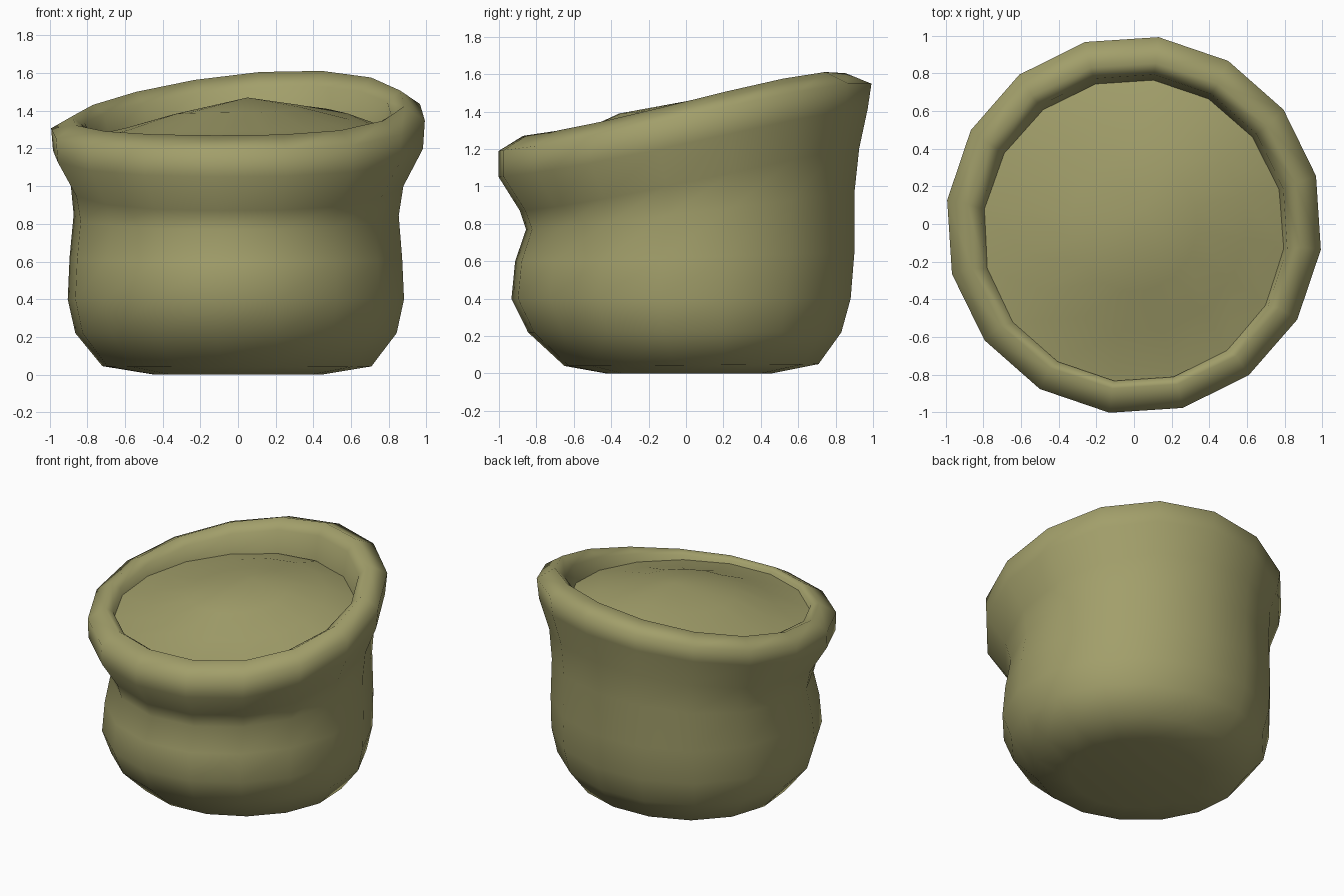
import bpy, bmesh, math

cube = bpy.data.objects.get("Cube")
if cube:
    bpy.data.objects.remove(cube)

SIDES = 16
START = math.radians(15)

olive = bpy.data.materials.new("olive cloth")
olive.use_nodes = True
colour = (0.36, 0.345, 0.145, 1)
olive.diffuse_color = colour
olive.node_tree.nodes["Principled BSDF"].inputs["Base Color"].default_value = colour


def loft(name, rings, start_cap=None, end_cap=None):
    """Skin rings: (half width, front y, back y, front z, back z, twist, lean)."""
    bm = bmesh.new()
    loops = []
    for rx, y0, y1, z0, z1, twist, lean in rings:
        loop = []
        for i in range(SIDES):
            a = START + math.tau * i / SIDES
            c, s = math.cos(a), math.sin(a)
            t = (s + 1) / 2
            # Lean pulls the front left corner in and pushes the back ones out
            k = 1 - lean * (math.cos(a + math.pi / 4) ** 5
                            - 0.4 * math.cos(a - math.pi / 4) ** 5)
            loop.append(bm.verts.new((rx * c * k, (y0 + (y1 - y0) * t) * k,
                                      z0 + (z1 - z0) * t ** 1.3
                                      + twist * c * (0.5 + 0.45 * s))))
        loops.append(loop)
    for low, high in zip(loops, loops[1:]):
        for i in range(SIDES):
            j = (i + 1) % SIDES
            bm.faces.new((low[i], low[j], high[j], high[i]))
    for loop, cap in ((loops[0][::-1], start_cap), (loops[-1], end_cap)):
        if cap:
            tip = bm.verts.new(cap)
            for i in range(SIDES):
                bm.faces.new((loop[i], loop[(i + 1) % SIDES], tip))
    for f in bm.faces:
        f.smooth = True
    mesh = bpy.data.meshes.new(name)
    bm.to_mesh(mesh)
    bm.free()
    mesh.materials.append(olive)
    obj = bpy.data.objects.new(name, mesh)
    bpy.context.collection.objects.link(obj)


# Sack: flat base, bulging side, crease, then the slanted rolled rim
loft("sack", [
    (0.45, -0.43, 0.46, 0.0, 0.0, 0, 0),
    (0.72, -0.66, 0.71, 0.04, 0.05, 0, 0.03),
    (0.86, -0.86, 0.83, 0.22, 0.22, 0, 0.045),
    (0.90, -0.95, 0.88, 0.40, 0.40, 0, 0.045),
    (0.89, -0.93, 0.90, 0.60, 0.65, 0, 0.045),
    (0.87, -0.87, 0.90, 0.77, 0.96, 0.02, 0.04),
    (0.89, -0.90, 0.93, 0.87, 1.20, 0.04, 0.02),
    (0.99, -1.01, 0.98, 1.05, 1.41, 0.06, 0),
    (1.00, -1.01, 1.00, 1.19, 1.54, 0.09, 0),
    (0.89, -0.88, 0.86, 1.27, 1.595, 0.10, 0),
    (0.82, -0.85, 0.80, 1.25, 1.52, 0.08, 0),
    (0.79, -0.82, 0.77, 1.15, 1.35, 0.04, 0),
], start_cap=(0, 0, 0))

# Contents: a low uneven heap that nearly fills the mouth
loft("filling", [
    (0.81, -0.84, 0.79, 1.23, 1.34, 0.04, 0),
    (0.60, -0.58, 0.58, 1.29, 1.40, 0.06, 0),
    (0.34, -0.36, 0.36, 1.39, 1.42, 0.04, 0),
], end_cap=(0.05, 0.08, 1.47))
